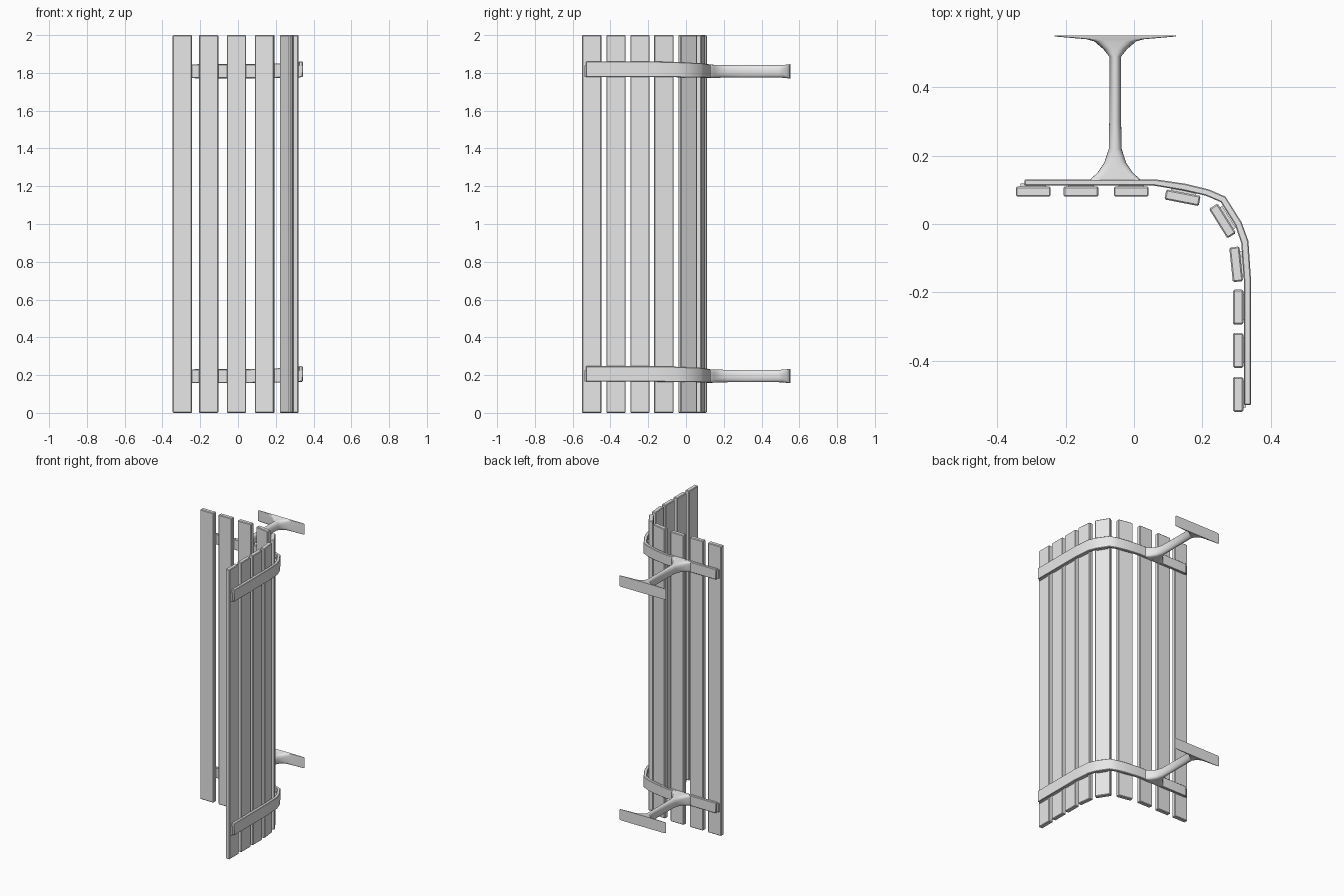
import bpy, bmesh, math
from mathutils import Vector

cube = bpy.data.objects.get("Cube")
if cube:
    bpy.data.objects.remove(cube, do_unlink=True)

grey = bpy.data.materials.new("light grey")
grey.use_nodes = True
colour = (0.8, 0.8, 0.8, 1)
grey.diffuse_color = colour
grey.node_tree.nodes["Principled BSDF"].inputs["Base Color"].default_value = colour


def loft(name, rings, bevel=0.0, smooth=30):
    """Skin a list of equal-sized closed rings and cap both ends."""
    bm = bmesh.new()
    loops = [[bm.verts.new(p) for p in ring] for ring in rings]
    for a, b in zip(loops, loops[1:]):
        n = len(a)
        for i in range(n):
            j = (i + 1) % n
            bm.faces.new((a[i], a[j], b[j], b[i]))
    bm.faces.new(loops[0])
    bm.faces.new(loops[-1])
    bmesh.ops.recalc_face_normals(bm, faces=bm.faces)
    if bevel:
        corners = [e for e in bm.edges if e.calc_face_angle(0) > math.radians(60)]
        bmesh.ops.bevel(bm, geom=corners, offset=bevel, segments=1,
                        affect='EDGES', profile=0.5)
    mesh = bpy.data.meshes.new(name)
    bm.to_mesh(mesh)
    bm.free()
    mesh.materials.append(grey)
    ob = bpy.data.objects.new(name, mesh)
    bpy.context.collection.objects.link(ob)
    bpy.ops.object.select_all(action='DESELECT')
    ob.select_set(True)
    bpy.context.view_layer.objects.active = ob
    bpy.ops.object.shade_smooth_by_angle(angle=math.radians(smooth))
    return ob


def slab(name, x, y, angle, width, depth, z0, z1, bevel, shift=0.0):
    """Upright board turned about z; shift moves it along its own depth."""
    a = math.radians(angle)
    along = Vector((math.cos(a), math.sin(a), 0))
    out = Vector((-math.sin(a), math.cos(a), 0))
    c = Vector((x, y, 0)) + out * shift
    base = [c + along * (width / 2 * s) + out * (depth / 2 * t)
            for s, t in ((-1, -1), (1, -1), (1, 1), (-1, 1))]
    return loft(name, [[p + Vector((0, 0, z)) for p in base] for z in (z0, z1)], bevel)


# Boards: centre x, centre y, turn in degrees
boards = [(-0.295, 0.095, 0), (-0.155, 0.095, 0), (-0.008, 0.095, 0),
          (0.142, 0.077, -11), (0.259, 0.009, -58), (0.299, -0.118, -84),
          (0.305, -0.243, -90), (0.305, -0.370, -90), (0.305, -0.499, -90)]
levels = {"lower": 0.195, "upper": 1.808}

for i, (x, y, a) in enumerate(boards, 1):
    slab(f"board_{i}", x, y, a, 0.102, 0.03, 0, 2, 0.004)
    # Thin pads between board and rail
    for level, z in levels.items():
        slab(f"{level}_pad_{i}", x, y, a, 0.075, 0.012, z - 0.03, z + 0.03, 0, 0.017)

# Rail outline: outer and inner points along the bend
outer = [(-0.32, 0.131), (0.06, 0.131), (0.15, 0.118), (0.22, 0.101), (0.268, 0.08),
         (0.315, 0.005), (0.335, -0.05), (0.343, -0.17), (0.343, -0.53)]
inner = [(-0.32, 0.112), (0.06, 0.112), (0.145, 0.098), (0.21, 0.083), (0.254, 0.064),
         (0.296, -0.003), (0.314, -0.056), (0.322, -0.17), (0.322, -0.53)]

# Bracket sections: y, half width, half height, roundness power
sections = [(0.120, 0.078, 0.036, 8), (0.132, 0.072, 0.036, 7), (0.150, 0.052, 0.035, 5),
            (0.180, 0.032, 0.034, 3), (0.220, 0.019, 0.033, 2.3), (0.300, 0.0175, 0.033, 2.2),
            (0.490, 0.0175, 0.033, 2.2), (0.512, 0.035, 0.034, 3), (0.535, 0.062, 0.036, 5),
            (0.541, 0.085, 0.037, 8), (0.549, 0.178, 0.038, 20), (0.552, 0.178, 0.038, 20)]


def oval(y, w, h, power, zc, sides=24):
    ring = []
    for k in range(sides):
        t = 2 * math.pi * (k + 0.5) / sides
        c, s = math.cos(t), math.sin(t)
        ring.append((-0.055 + w * math.copysign(abs(c) ** (2 / power), c), y,
                     zc + h * math.copysign(abs(s) ** (2 / power), s)))
    return ring


for level, z in levels.items():
    rings = []
    for i, (o, n) in enumerate(zip(outer, inner)):
        t = min(1, max(0, (i - 1) / 6))
        zc, h = z + 0.011 * t, 0.036 + 0.005 * t
        rings.append([(*o, zc - h), (*o, zc + h), (*n, zc + h), (*n, zc - h)])
    loft(f"{level}_rail", rings, 0.003, 40)
    loft(f"{level}_bracket", [oval(*s, z) for s in sections], 0, 40)
